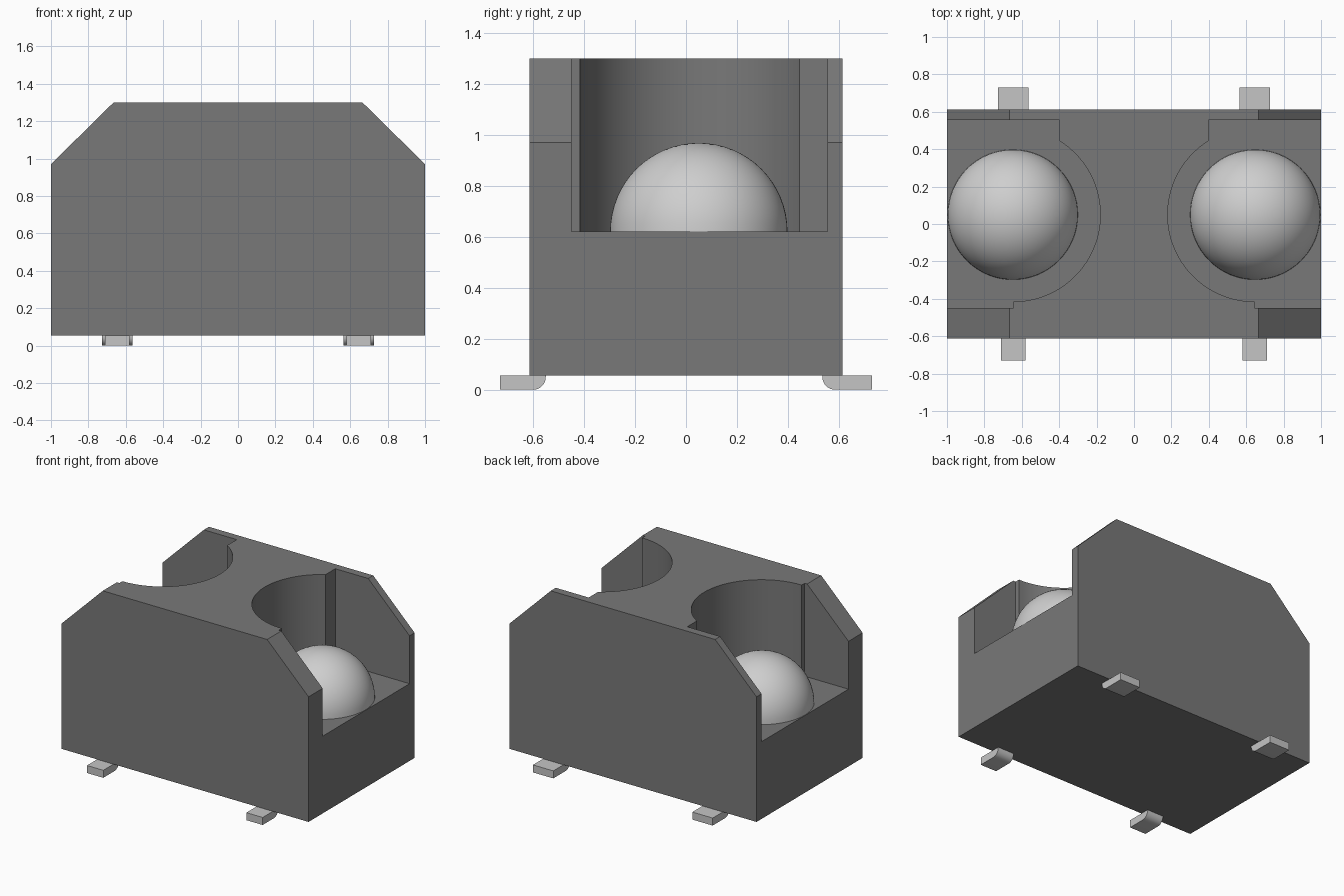
import bpy, bmesh, math
from mathutils import Vector

old = bpy.data.objects.get("Cube")
if old:
    bpy.data.objects.remove(old, do_unlink=True)


def material(name, rgb):
    m = bpy.data.materials.new(name)
    m.use_nodes = True
    m.diffuse_color = (*rgb, 1)
    m.node_tree.nodes["Principled BSDF"].inputs["Base Color"].default_value = (*rgb, 1)
    return m


DARK = material("dark grey plastic", (0.19, 0.19, 0.19))
LIGHT = material("light grey metal", (0.56, 0.56, 0.56))
LENS = material("pale grey lens", (0.62, 0.62, 0.62))


def finish(bm, name, mat):
    bmesh.ops.recalc_face_normals(bm, faces=bm.faces)
    me = bpy.data.meshes.new(name)
    bm.to_mesh(me)
    bm.free()
    me.materials.append(mat)
    ob = bpy.data.objects.new(name, me)
    bpy.context.collection.objects.link(ob)
    return ob


def prism(name, points, offset, mat):
    """Extrude a closed outline of 3D points along an offset."""
    bm = bmesh.new()
    face = bm.faces.new([bm.verts.new(p) for p in points])
    ext = bmesh.ops.extrude_face_region(bm, geom=[face])["geom"]
    bmesh.ops.translate(bm, vec=Vector(offset),
                        verts=[v for v in ext if isinstance(v, bmesh.types.BMVert)])
    return finish(bm, name, mat)


def smooth(ob, angle=30):
    bpy.ops.object.select_all(action='DESELECT')
    ob.select_set(True)
    bpy.context.view_layer.objects.active = ob
    bpy.ops.object.shade_smooth_by_angle(angle=math.radians(angle))


# Housing block with two chamfered top ends
BASE, TOP, FLOOR, HALF_Y = 0.055, 1.30, 0.62, 0.613
half = [(1, BASE), (1, 0.97), (0.665, TOP)]
outline = half + [(-x, z) for x, z in reversed(half)]
body = prism("housing", [(x, -HALF_Y, z) for x, z in outline], (0, 2 * HALF_Y, 0), DARK)

# Pocket outline: round wall opening into a slot at the end face
CX, CY, R = 0.645, 0.05, 0.465
arc = [(CX + R * math.cos(math.radians(a)), CY + R * math.sin(math.radians(a)))
       for a in [122 + 148 * i / 36 for i in range(37)]]
pocket = ([(1.2, 0.555), (arc[0][0], 0.555)] + arc
          + [(CX, -0.45), (1.2, -0.45)])

for side, label in ((1, "left"), (-1, "right")):
    # Cut the pocket
    cutter = prism(label + "_pocket_cutter",
                   [(side * x, y, FLOOR) for x, y in pocket], (0, 0, 1), DARK)
    mod = body.modifiers.new("pocket", 'BOOLEAN')
    mod.object = cutter
    mod.solver = 'EXACT'
    bpy.context.view_layer.objects.active = body
    body.select_set(True)
    bpy.ops.object.modifier_apply(modifier=mod.name)
    bpy.data.objects.remove(cutter, do_unlink=True)

    # Domed lens standing on the pocket floor
    bm = bmesh.new()
    bmesh.ops.create_uvsphere(bm, u_segments=64, v_segments=32, radius=0.348)
    bmesh.ops.bisect_plane(bm, geom=bm.verts[:] + bm.edges[:] + bm.faces[:],
                           plane_co=(0, 0, 0), plane_no=(0, 0, -1), clear_outer=True)
    bmesh.ops.translate(bm, vec=(side * 0.648, CY, FLOOR), verts=bm.verts)
    smooth(finish(bm, label + "_lens", LENS))

    # Gull-wing leads with a rounded inner lower corner
    for ydir, end, inner, width in ((-1, "front", 0.55, 0.132), (1, "back", 0.535, 0.164)):
        r = 0.05
        bend = [(inner + r - r * math.cos(t), r - r * math.sin(t))
                for t in [math.pi / 2 * i / 8 for i in range(9)]]
        profile = [(0.73, BASE), (inner, BASE)] + bend + [(0.73, 0)]
        x0 = side * 0.645 - width / 2
        lead = prism(f"{label}_{end}_lead",
                     [(x0, ydir * y, z) for y, z in profile], (width, 0, 0), LIGHT)
        smooth(lead)

smooth(body)
